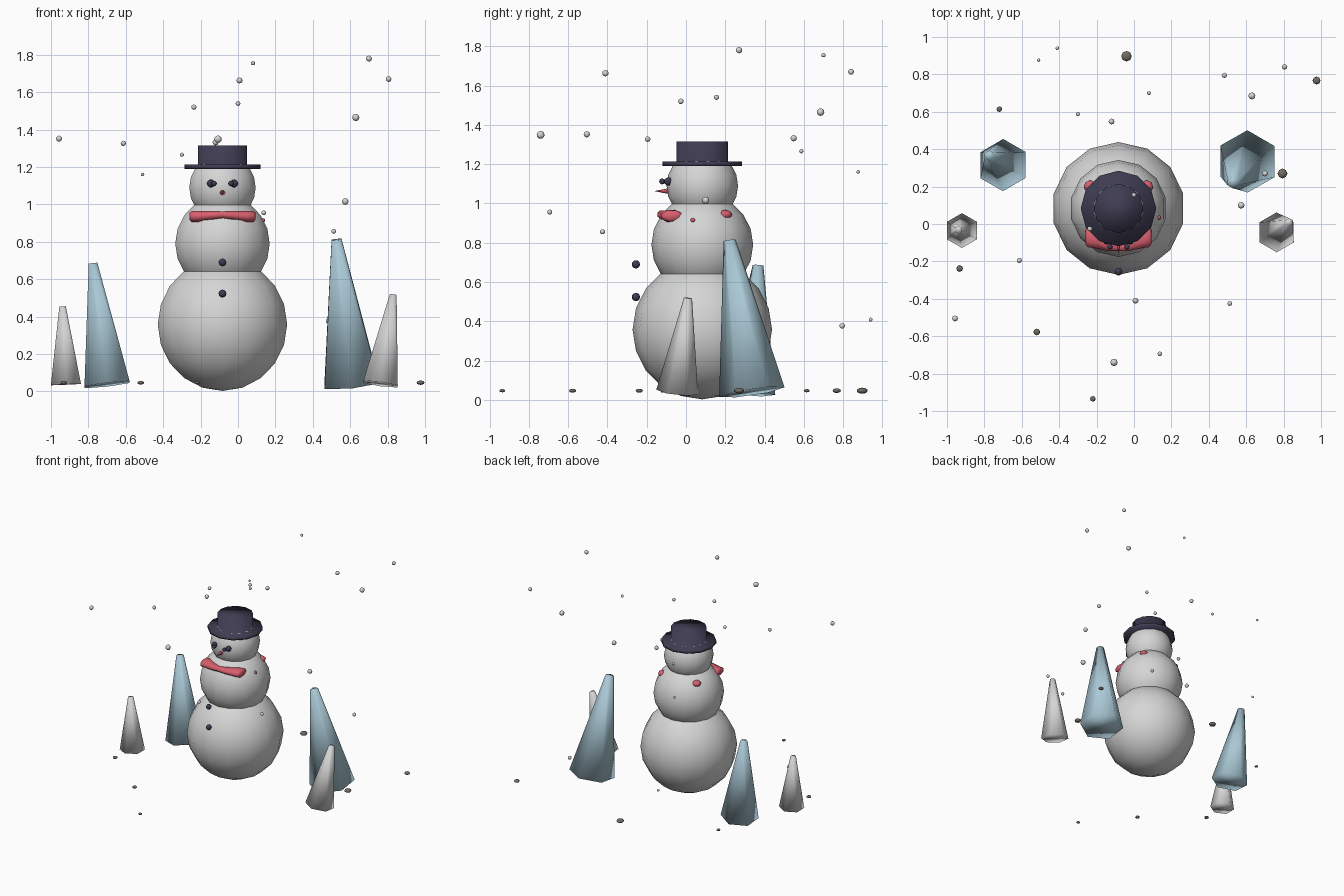
import bpy, bmesh, math
from mathutils import Matrix, Vector

if "Cube" in bpy.data.objects:
    bpy.data.objects.remove(bpy.data.objects["Cube"])


def material(name, rgb):
    m = bpy.data.materials.new(name)
    m.diffuse_color = (*rgb, 1)
    m.use_nodes = True
    m.node_tree.nodes["Principled BSDF"].inputs["Base Color"].default_value = m.diffuse_color
    return m


SNOW = material("snow white", (0.66, 0.67, 0.66))
ICE = material("ice blue", (0.40, 0.58, 0.67))
RED = material("soft red", (0.68, 0.114, 0.156))
DARK = material("dark violet", (0.05, 0.046, 0.085))
STONE = material("stone grey", (0.17, 0.15, 0.125))

CX, CY = -0.083, 0.083  # snowman axis


def finish(bm, name, mat):
    bmesh.ops.recalc_face_normals(bm, faces=bm.faces)
    me = bpy.data.meshes.new(name)
    bm.to_mesh(me)
    bm.free()
    me.materials.append(mat)
    me.shade_smooth()
    ob = bpy.data.objects.new(name, me)
    bpy.context.collection.objects.link(ob)
    return ob


def ball(name, mat, loc, radius, seg=8, rings=6):
    r = radius if isinstance(radius, tuple) else (radius,) * 3
    bm = bmesh.new()
    bmesh.ops.create_uvsphere(bm, u_segments=seg, v_segments=rings, radius=1,
                              matrix=Matrix.Translation(loc) @ Matrix.Diagonal((*r, 1)))
    return finish(bm, name, mat)


def frustum(name, mat, base, tip, r1, r2, seg):
    # tapered prism whose axis runs from base to tip
    base, tip = Vector(base), Vector(tip)
    axis = tip - base
    rot = Vector((0, 0, 1)).rotation_difference(axis).to_matrix().to_4x4()
    bm = bmesh.new()
    bmesh.ops.create_cone(bm, cap_ends=True, segments=seg, radius1=r1, radius2=r2,
                          depth=axis.length,
                          matrix=Matrix.Translation((base + tip) / 2) @ rot)
    return finish(bm, name, mat)


# Body
ball("lower_body", SNOW, (CX, CY, 0.358), 0.355, 14, 10)
ball("middle_body", SNOW, (CX, CY, 0.79), 0.259, 14, 10)
ball("head", SNOW, (CX, CY, 1.09), 0.182, 14, 10)

# Hat: brim and crown turned as one profile
bm = bmesh.new()
loops = []
for r, z in ((0.202, 1.19), (0.202, 1.213), (0.132, 1.213), (0.132, 1.315)):
    loops.append([bm.verts.new((CX + r * math.sin(a), CY + r * math.cos(a), z))
                  for a in (math.tau * i / 12 for i in range(12))])
for lo, hi in zip(loops, loops[1:]):
    for i in range(12):
        j = (i + 1) % 12
        bm.faces.new((lo[i], lo[j], hi[j], hi[i]))
bm.faces.new(loops[0])
bm.faces.new(loops[-1])
finish(bm, "hat", DARK)

# Face
for side, label in ((-1, "left"), (1, "right")):
    ball(f"{label}_eye", DARK, (CX + side * 0.062, -0.09, 1.112), 0.021)
    ball(f"{label}_pupil", DARK, (CX + side * 0.045, -0.122, 1.112), 0.015)
frustum("nose", RED, (CX, -0.085, 1.063), (CX, -0.157, 1.063), 0.015, 0.001, 8)

# Buttons
for i, z in enumerate((0.69, 0.524)):
    ball(f"button_{i + 1}", DARK, (CX, -0.255, z), 0.021)

# Bow: oval sections along x, thin in the middle, full at the ends
bm = bmesh.new()
sections = []
half = ((0, -0.125, 0.022, 0.945, 0.02), (0.05, -0.112, 0.036, 0.942, 0.024),
        (0.13, -0.075, 0.058, 0.936, 0.032), (0.165, -0.07, 0.058, 0.936, 0.031),
        (0.176, -0.07, 0.04, 0.937, 0.02))
for x, y, ry, z, rz in [(-s[0], *s[1:]) for s in half[:0:-1]] + list(half):
    sections.append([bm.verts.new((CX + x, y + ry * math.cos(a), z + rz * math.sin(a)))
                     for a in (math.tau * (i + 0.5) / 8 for i in range(8))])
for a, b in zip(sections, sections[1:]):
    for i in range(8):
        j = (i + 1) % 8
        bm.faces.new((a[i], a[j], b[j], b[i]))
bm.faces.new(sections[0])
bm.faces.new(sections[-1])
finish(bm, "bow_tie", RED)

# Scarf folds showing at the back and side
for side, label in ((-1, "left"), (1, "right")):
    ball(f"{label}_scarf_fold", RED, (CX + side * 0.15, 0.2, 0.943), (0.036, 0.034, 0.024))
ball("scarf_knot", RED, (0.133, 0.035, 0.915), 0.012)

# Leaning trees: base centre, tip centre, base radius, tip radius
frustum("left_ice_tree", ICE, (-0.70, 0.315, 0.037), (-0.775, 0.367, 0.685), 0.14, 0.027, 6)
frustum("right_ice_tree", ICE, (0.607, 0.335, 0.04), (0.527, 0.222, 0.812), 0.168, 0.031, 6)
frustum("left_snow_tree", SNOW, (-0.92, -0.035, 0.037), (-0.938, -0.03, 0.455), 0.093, 0.02, 6)
frustum("right_snow_tree", SNOW, (0.762, -0.045, 0.04), (0.83, 0.01, 0.518), 0.107, 0.021, 6)

# Falling snow: x, y, z, radius
flakes = (
    (0.70, 0.27, 1.78, 0.016), (0.805, 0.84, 1.67, 0.015), (0.08, 0.70, 1.755, 0.011),
    (0.008, -0.41, 1.663, 0.016), (0, 0.155, 1.54, 0.013), (-0.236, -0.026, 1.52, 0.014),
    (0.63, 0.685, 1.465, 0.019), (-0.957, -0.505, 1.352, 0.016), (-0.613, -0.195, 1.327, 0.014),
    (-0.107, -0.74, 1.349, 0.02), (-0.30, 0.587, 1.266, 0.011), (-0.51, 0.876, 1.161, 0.009),
    (-0.12, 0.548, 1.332, 0.016), (0.573, 0.10, 1.016, 0.018), (0.138, -0.694, 0.956, 0.013),
    (0.512, -0.425, 0.856, 0.013), (0.483, 0.795, 0.377, 0.014), (-0.41, 0.94, 0.409, 0.01))
for i, (x, y, z, r) in enumerate(flakes):
    ball(f"snowflake_{i + 1}", SNOW, (x, y, z), r)

# Pebbles: x, y, radius
pebbles = ((-0.04, 0.897, 0.028), (0.976, 0.767, 0.021), (0.794, 0.27, 0.026),
           (-0.72, 0.614, 0.015), (-0.932, -0.238, 0.018), (-0.52, -0.577, 0.018),
           (-0.22, -0.935, 0.015))
for i, (x, y, r) in enumerate(pebbles):
    ball(f"pebble_{i + 1}", STONE, (x, y, 0.047), (r, r, r * 0.55))
